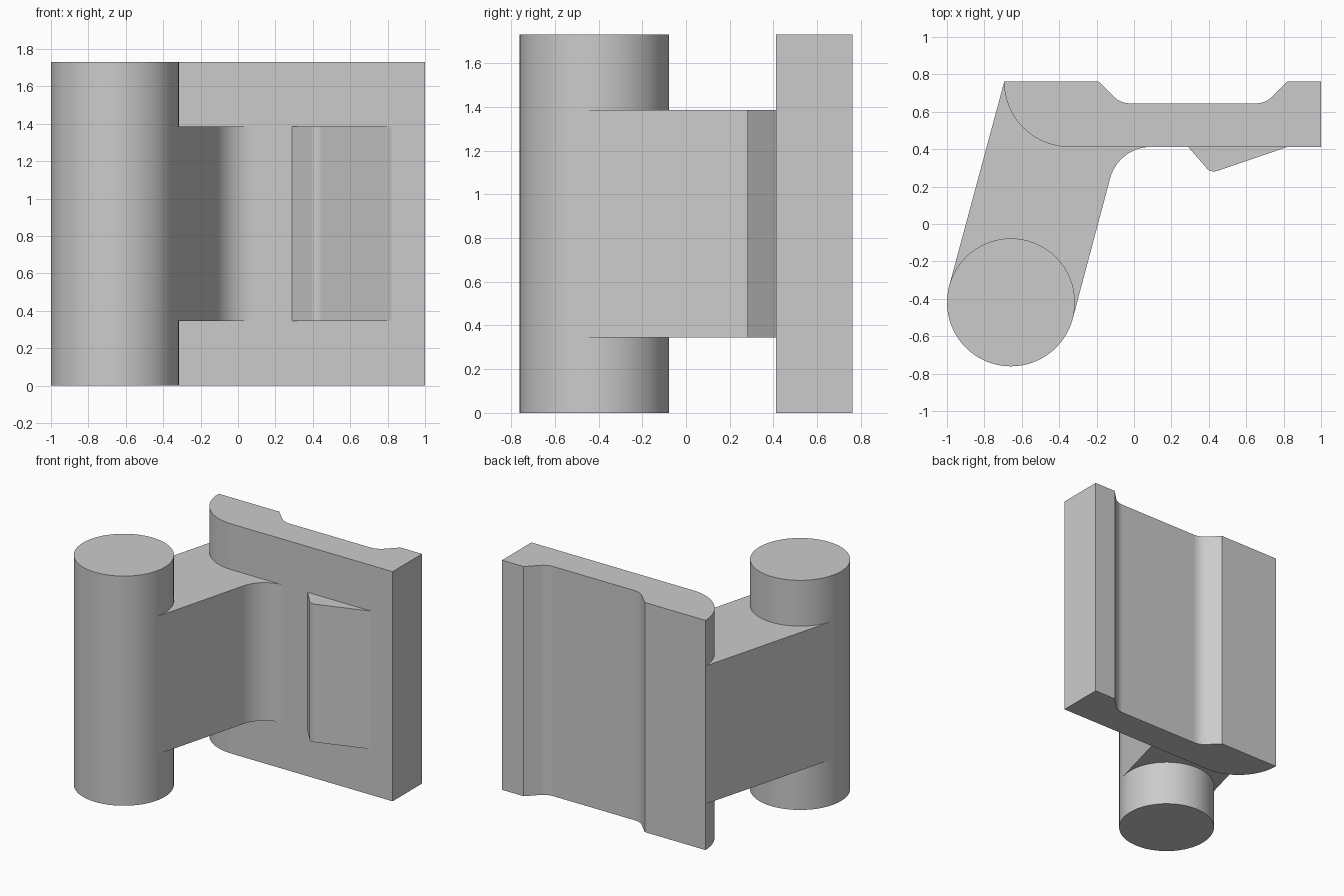
import bpy, bmesh
from math import cos, sin, radians
from mathutils import Vector

cube = bpy.data.objects.get("Cube")
if cube:
    bpy.data.objects.remove(cube, do_unlink=True)

grey = bpy.data.materials.new("plain grey")
grey.use_nodes = True
grey.diffuse_color = (0.6, 0.6, 0.6, 1)
grey.node_tree.nodes["Principled BSDF"].inputs["Base Color"].default_value = grey.diffuse_color

HEIGHT = 1.73
ARM_LOW, ARM_HIGH = 0.345, 1.385


def arc(cx, cy, r, start, end, steps=16):
    """Points on a circular arc, angles in degrees."""
    angles = [radians(start + (end - start) * i / steps) for i in range(steps + 1)]
    return [(cx + r * cos(a), cy + r * sin(a)) for a in angles]


def rounded(a, corner, b, steps=8):
    """Points easing from a to b around a corner."""
    a, c, b = Vector(a), Vector(corner), Vector(b)
    ts = [i / steps for i in range(steps + 1)]
    return [tuple(a * (1 - t) ** 2 + c * 2 * t * (1 - t) + b * t * t) for t in ts]


def extrude_profile(name, points, low, high):
    """Extrude a plan outline upwards into a smooth-shaded solid."""
    bm = bmesh.new()
    base = bm.faces.new([bm.verts.new((x, y, low)) for x, y in points])
    top = bmesh.ops.extrude_face_region(bm, geom=[base], use_keep_orig=True)
    moved = [v for v in top["geom"] if isinstance(v, bmesh.types.BMVert)]
    bmesh.ops.translate(bm, verts=moved, vec=(0, 0, high - low))
    bmesh.ops.recalc_face_normals(bm, faces=bm.faces)
    mesh = bpy.data.meshes.new(name)
    bm.to_mesh(mesh)
    bm.free()
    mesh.materials.append(grey)
    obj = bpy.data.objects.new(name, mesh)
    bpy.context.collection.objects.link(obj)
    bpy.ops.object.select_all(action='DESELECT')
    obj.select_set(True)
    bpy.context.view_layer.objects.active = obj
    bpy.ops.object.shade_smooth_by_angle(angle=radians(30))
    weighted = obj.modifiers.new("Weighted Normal", 'WEIGHTED_NORMAL')
    weighted.keep_sharp = True
    return obj


# Round post
extrude_profile("post", arc(-0.658, -0.419, 0.342, 0, 360, 64)[:-1], 0, HEIGHT)

# Upright plate with a shallow channel in its back and one rounded edge
plate = [(1, 0.762), (0.82, 0.762)]
plate += rounded((0.74, 0.682), (0.703, 0.645), (0.65, 0.645))
plate += rounded((-0.02, 0.645), (-0.072, 0.645), (-0.109, 0.682))
plate += [(-0.19, 0.762)]
plate += arc(-0.345, 0.762, 0.35, 180, 270, 20)
plate += [(1, 0.412)]
extrude_profile("plate", plate, 0, HEIGHT)

# Slanted arm from the post to the plate, blended by a fillet
arm = [(-0.988, -0.33), (-0.694, 0.76), (-0.4, 0.7), (0.09, 0.5)]
arm += arc(0.09, 0.187, 0.225, 90, 165)
arm += [(-0.328, -0.508)]
extrude_profile("arm", arm, ARM_LOW, ARM_HIGH)

# Wedge-shaped catch on the front of the plate
catch = [(0.29, 0.5), (0.29, 0.412)]
catch += rounded((0.388, 0.299), (0.411, 0.272), (0.452, 0.286))
catch += [(0.82, 0.412), (0.82, 0.5)]
extrude_profile("catch", catch, ARM_LOW, ARM_HIGH)
